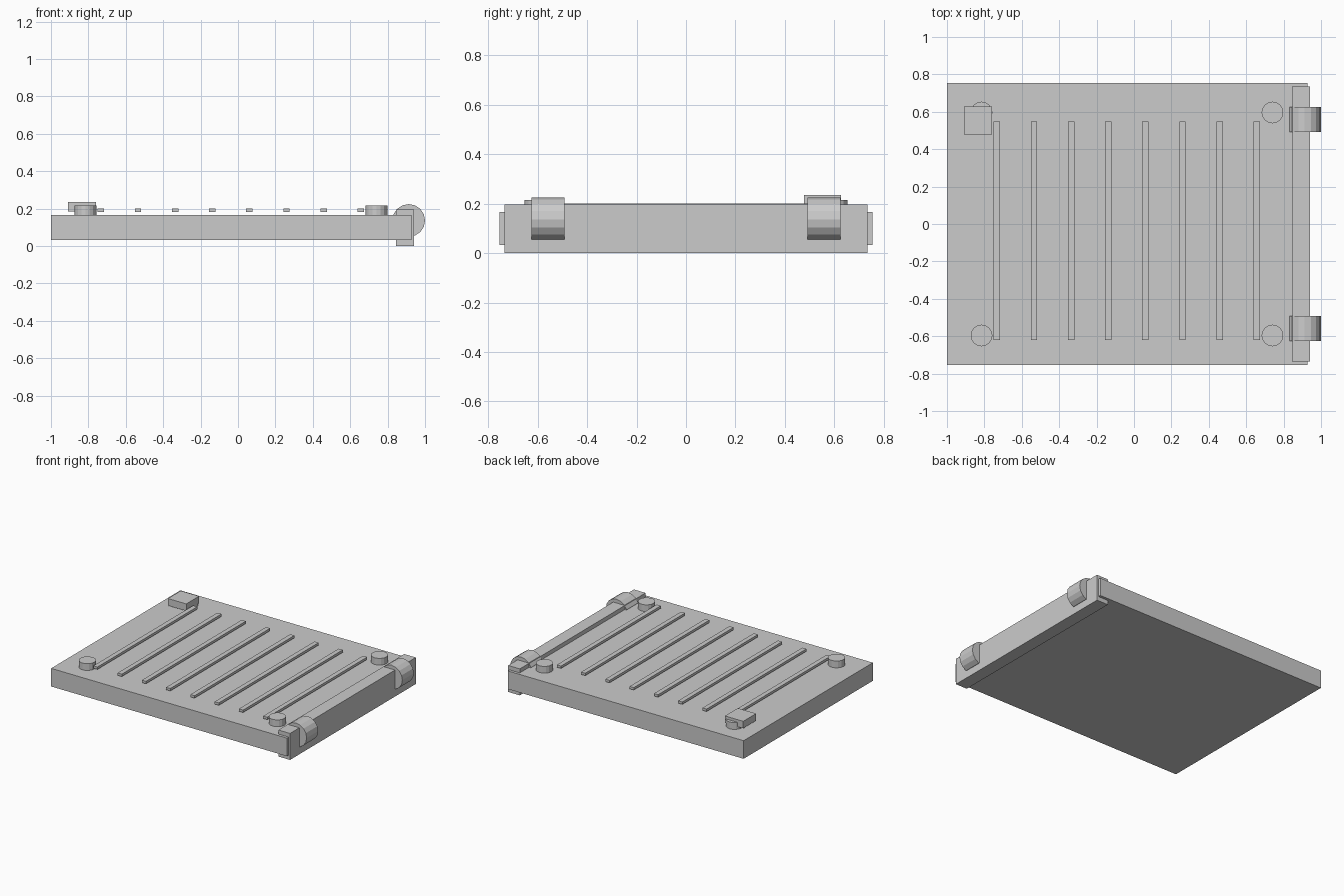
import bpy
from math import pi

cube = bpy.data.objects.get("Cube")
if cube:
    bpy.data.objects.remove(cube, do_unlink=True)

# Single plain grey
grey = bpy.data.materials.new("plain_grey")
grey.use_nodes = True
colour = (0.6, 0.6, 0.6, 1)
grey.diffuse_color = colour
grey.node_tree.nodes["Principled BSDF"].inputs["Base Color"].default_value = colour


def finish(name):
    obj = bpy.context.object
    obj.name = name
    obj.data.materials.append(grey)
    bpy.ops.object.transform_apply(location=False, rotation=True, scale=True)
    return obj


def box(name, x, y, z):
    """Box from (min, max) pairs along each axis."""
    centre = [(a + b) / 2 for a, b in (x, y, z)]
    bpy.ops.mesh.primitive_cube_add(size=1, location=centre)
    bpy.context.object.scale = [b - a for a, b in (x, y, z)]
    return finish(name)


def cylinder(name, radius, depth, centre, rotation=(0, 0, 0)):
    bpy.ops.mesh.primitive_cylinder_add(
        vertices=16, radius=radius, depth=depth, location=centre, rotation=rotation)
    return finish(name)


# Main slab and the rail along its left end
box("slab", (-1, 0.928), (-0.755, 0.755), (0.032, 0.166))
box("end_rail", (0.845, 0.94), (-0.735, 0.735), (0, 0.196))

# Thin slats hovering just over the slab
for i in range(8):
    x = -0.733 + i * 0.1985
    box(f"slat_{i + 1}", (x - 0.017, x + 0.017), (-0.619, 0.547), (0.182, 0.2))

# Hinge barrels on the rail, and round feet near the corners
for side, sign in (("front", -1), ("back", 1)):
    cylinder(f"{side}_hinge_barrel", 0.0875, 0.134,
             (0.9125, sign * 0.559, 0.137), (pi / 2, 0, 0))
    for end, x in (("right", -0.815), ("left", 0.74)):
        cylinder(f"{side}_{end}_pad", 0.058, 0.052, (x, sign * 0.596, 0.19))

# Latch block over the back right pad
box("latch_block", (-0.908, -0.758), (0.478, 0.628), (0.184, 0.236))
